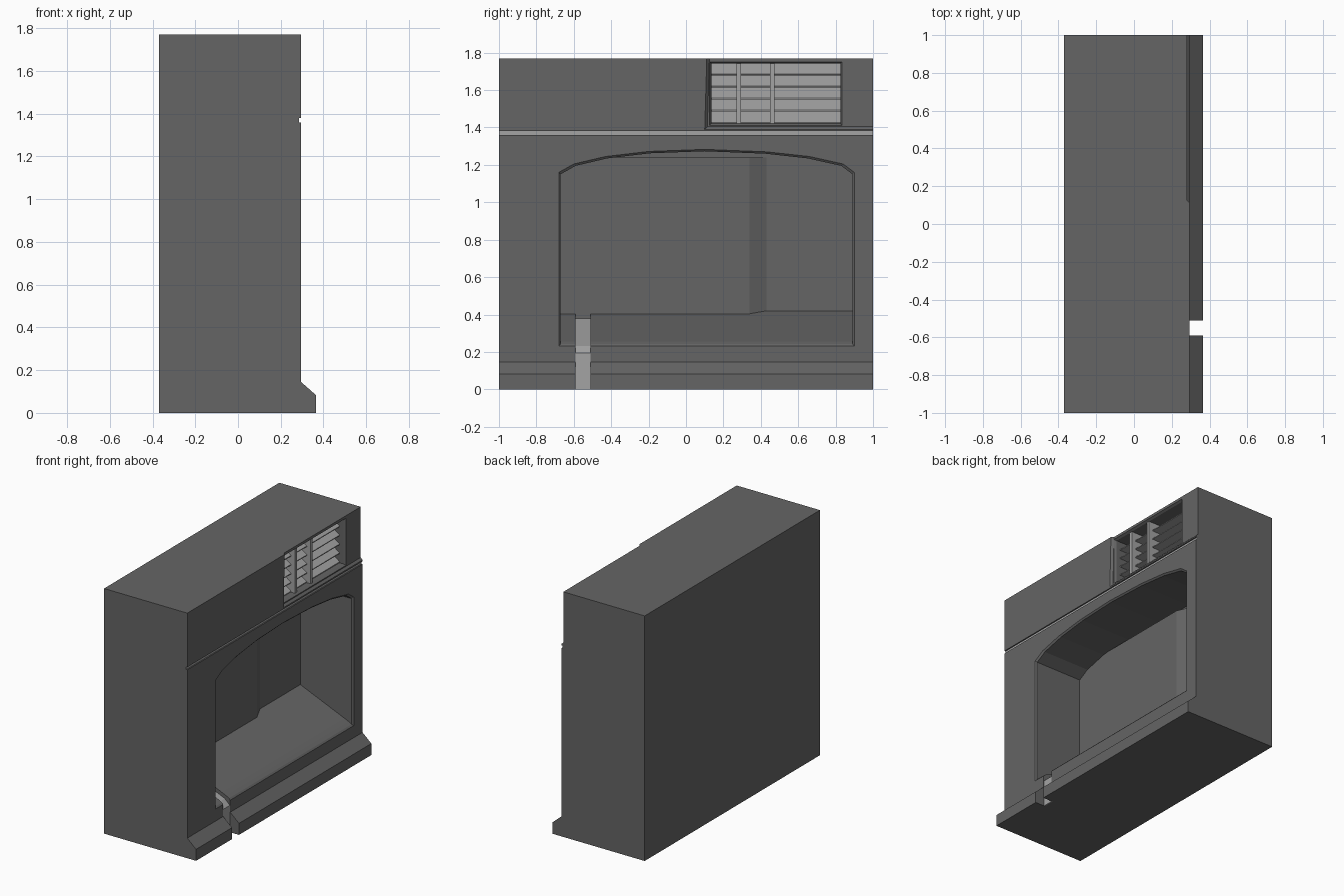
import bpy, bmesh
from mathutils import Vector

if "Cube" in bpy.data.objects:
    bpy.data.objects.remove(bpy.data.objects["Cube"], do_unlink=True)


def material(name, value):
    mat = bpy.data.materials.new(name)
    mat.use_nodes = True
    colour = (value, value, value, 1)
    mat.diffuse_color = colour
    mat.node_tree.nodes["Principled BSDF"].inputs["Base Color"].default_value = colour
    return mat


DARK = material("dark grey", 0.13)
LIGHT = material("light grey", 0.37)


def loft(name, rings, mat):
    """Skin a closed solid through rings that share one point count."""
    bm = bmesh.new()
    loops = [[bm.verts.new(p) for p in ring] for ring in rings]
    n = len(loops[0])
    for a, b in zip(loops, loops[1:]):
        for i in range(n):
            j = (i + 1) % n
            bm.faces.new((a[i], a[j], b[j], b[i]))
    bm.faces.new(loops[0])
    bm.faces.new(loops[-1][::-1])
    bmesh.ops.recalc_face_normals(bm, faces=bm.faces)
    mesh = bpy.data.meshes.new(name)
    bm.to_mesh(mesh)
    bm.free()
    mesh.materials.append(mat)
    obj = bpy.data.objects.new(name, mesh)
    bpy.context.collection.objects.link(obj)
    return obj


def prism_y(name, profile, y0, y1, mat=DARK):
    """Extrude an (x, z) profile along y."""
    return loft(name, [[(x, y, z) for x, z in profile] for y in (y0, y1)], mat)


def prism_x(name, profile, x0, x1, mat=DARK):
    """Extrude a (y, z) profile along x."""
    return loft(name, [[(x, y, z) for y, z in profile] for x in (x0, x1)], mat)


def box(name, x0, x1, y0, y1, z0, z1, mat=DARK):
    return prism_y(name, [(x0, z0), (x1, z0), (x1, z1), (x0, z1)], y0, y1, mat)


def cut(target, cutter):
    mod = target.modifiers.new("cut", 'BOOLEAN')
    mod.operation = 'DIFFERENCE'
    mod.solver = 'EXACT'
    mod.object = cutter
    bpy.context.view_layer.objects.active = target
    bpy.ops.object.modifier_apply(modifier=mod.name)
    bpy.data.objects.remove(cutter, do_unlink=True)


FACE, BACK, TOP = 0.295, -0.125, 1.77
body = box("wall_body", -0.37, FACE, -1, 1, 0, TOP)

# Arched alcove with a chamfered rim and a sloping floor
arch = [(-0.68, 1.16), (-0.6, 1.205), (-0.43, 1.245), (-0.2, 1.272), (0.1, 1.283),
        (0.43, 1.27), (0.66, 1.245), (0.84, 1.205), (0.9, 1.16)]
centre = Vector((0.11, 0.7))


def alcove_ring(x, floor, inset):
    pts = [(-0.68, floor)] + arch + [(0.9, floor)]
    ring = []
    for y, z in pts:
        sy = inset if y < centre.x else -inset
        top = z - inset if z > centre.y else z
        ring.append((x, y + sy * min(1, abs(y - centre.x) * 2), top))
    return ring


cut(body, loft("alcove_cutter", [
    alcove_ring(0.4, 0.225, 0), alcove_ring(FACE, 0.232, 0),
    alcove_ring(0.285, 0.243, 0.01), alcove_ring(0.26, 0.257, 0.01),
    alcove_ring(0.23, 0.27, 0.01), alcove_ring(BACK, 0.42, 0.01)], DARK))

# Shallow step in the alcove's back wall
loft("alcove_back_step", [[(BACK - 0.01, -0.675, z), (BACK + 0.038, -0.675, z),
                           (BACK + 0.038, 0.34, z), (BACK, 0.43, z),
                           (BACK - 0.01, 0.43, z)] for z in (0.39, 1.24)], DARK)

# Drain channel through the alcove floor and down the front
CH0, CH1 = -0.59, -0.51
cut(body, prism_y("channel_cutter", [(BACK + 0.04, 0.37), (0.25, 0.225), (0.285, 0.19),
                                     (0.285, -0.1), (0.5, -0.1), (0.5, 0.45),
                                     (BACK + 0.04, 0.45)], CH0, CH1))
prism_y("drain_channel", [(BACK + 0.04, 0.379), (0.252, 0.232), (0.292, 0.194), (0.292, 0),
                          (0.284, 0), (0.284, 0.189), (0.25, 0.224),
                          (BACK + 0.04, 0.369)], CH0, CH1, LIGHT)

# Kerb on both sides of the channel
for side, y0, y1 in (("right", -1, CH0), ("left", CH1, 1)):
    prism_y("kerb_" + side, [(0.28, 0), (0.365, 0), (0.365, 0.083), (FACE, 0.145),
                             (0.28, 0.15)], y0, y1)

# Trim groove across the front
cut(body, box("groove_cutter", 0.283, 0.5, -1.1, 1.1, 1.36, 1.38))
box("trim_strip", 0.281, 0.286, -1, 1, 1.36, 1.38, LIGHT)

# Recessed upper panel
cut(body, loft("panel_cutter", [
    [(x, 0.1 + d, 1.39 + d), (x, 0.115 + d, 1.9), (x, 1.1, 1.9), (x, 1.1, 1.39 + d)]
    for x, d in ((0.28, 0.014), (0.31, -0.014))], DARK))

# Vent opening with a tapered rim
V0, V1, VZ0, VZ1 = 0.135, 0.825, 1.42, 1.742
cut(body, loft("vent_cutter", [
    [(x, V0 - g, VZ0 - g), (x, V1 + g, VZ0 - g), (x, V1 + g, VZ1 + g), (x, V0 - g, VZ1 + g)]
    for x, g in ((0.15, 0), (0.265, 0), (0.285, 0.012))], DARK))

# Louvres
SLATS = 5
pitch = (VZ1 - VZ0) / SLATS
for i in range(SLATS):
    z = VZ0 + i * pitch
    prism_y(f"vent_slat_{i + 1}", [(0.15, z), (0.235, z + 0.002), (0.235, z + 0.008),
                                   (0.15, z + pitch)], V0, V1, LIGHT)

# Vertical vent dividers
for i, y in enumerate((0.282, 0.462)):
    box(f"vent_divider_{i + 1}", 0.15, 0.265, y - 0.012, y + 0.012, VZ0, VZ1, LIGHT)
